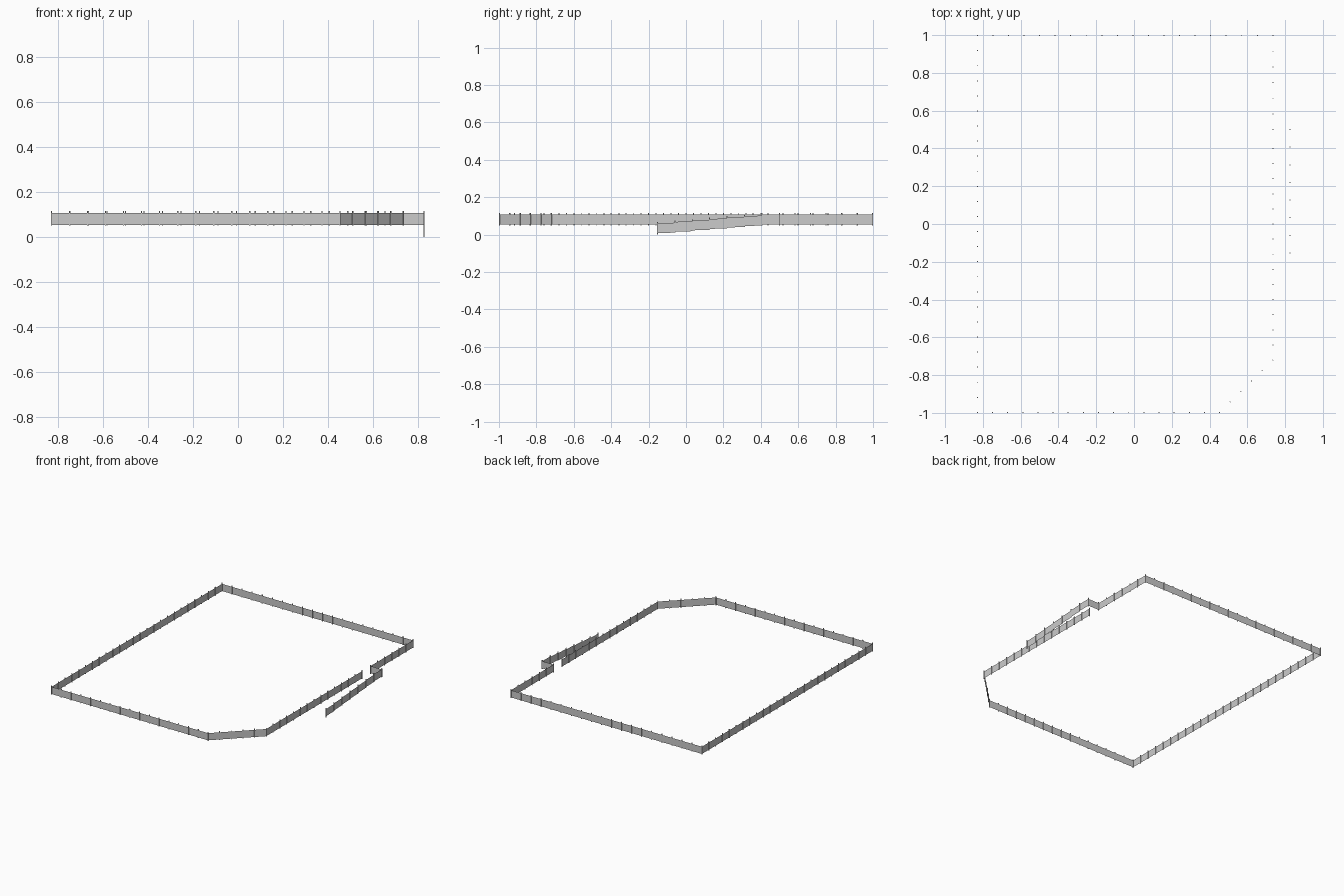
import bpy, bmesh, math
from mathutils import Vector, Matrix

if "Cube" in bpy.data.objects:
    bpy.data.objects.remove(bpy.data.objects["Cube"])

Z0, Z1 = 0.0535, 0.1065     # panel bottom / top
POST = 0.005                # post width
STEP = 0.0805               # post spacing


def make_object(name, bm):
    mesh = bpy.data.meshes.new(name)
    bm.to_mesh(mesh)
    bm.free()
    obj = bpy.data.objects.new(name, mesh)
    bpy.context.collection.objects.link(obj)
    return obj


def add_panel(bm, a, b, drop_a=0.0, drop_b=0.0):
    pts = [(a.x, a.y, Z0 - drop_a), (b.x, b.y, Z0 - drop_b),
           (b.x, b.y, Z1 - drop_b), (a.x, a.y, Z1 - drop_a)]
    bm.faces.new([bm.verts.new(p) for p in pts])


def add_post(bm, p, angle, drop=0.0, foot=0.004):
    low, high = Z0 - foot - drop, Z1 + 0.008 - drop
    m = (Matrix.Translation((p.x, p.y, (low + high) / 2))
         @ Matrix.Rotation(angle, 4, 'Z')
         @ Matrix.Diagonal((POST, POST, high - low, 1)))
    bmesh.ops.create_cube(bm, size=1, matrix=m)


def railing(name, path):
    """Thin flat panels along a path, split by evenly spaced slim posts."""
    panels, posts = bmesh.new(), bmesh.new()
    path = [Vector(p) for p in path]
    for a, b in zip(path, path[1:]):
        d = b - a
        n = max(1, round(d.length / STEP))
        angle = math.atan2(d.y, d.x)
        for i in range(n):
            p, q = a + d * i / n, a + d * (i + 1) / n
            add_panel(panels, p, q)
            add_post(posts, p, angle)
    add_post(posts, path[-1], angle)
    make_object(name + "_panels", panels)
    make_object(name + "_posts", posts)


# Deck railing: from the stair opening round the deck, ending at the landing
X, Y = 0.829, 0.9975
railing("deck_railing", [(0.735, 0.40), (0.735, -0.72), (0.453, -Y), (-X, -Y),
                         (-X, Y), (0.735, Y), (0.735, 0.50), (0.827, 0.50)])

# Stair railing: one level bay, then bays stepping down toward the front
panels, posts = bmesh.new(), bmesh.new()
bays, run, fall = 7, 0.0933, 0.0076
for i in range(bays):
    a = Vector((0.827, 0.50 - i * run))
    b = Vector((0.827, 0.50 - (i + 1) * run))
    start = 0 if i == 0 else (i - 0.4) * fall
    end = 0 if i == 0 else i * fall
    add_panel(panels, a, b, start, end)
    # the last post reaches the ground
    add_post(posts, b, 0, end, Z0 - end if i == bays - 1 else 0.004)
make_object("stair_railing_panels", panels)
make_object("stair_railing_posts", posts)
